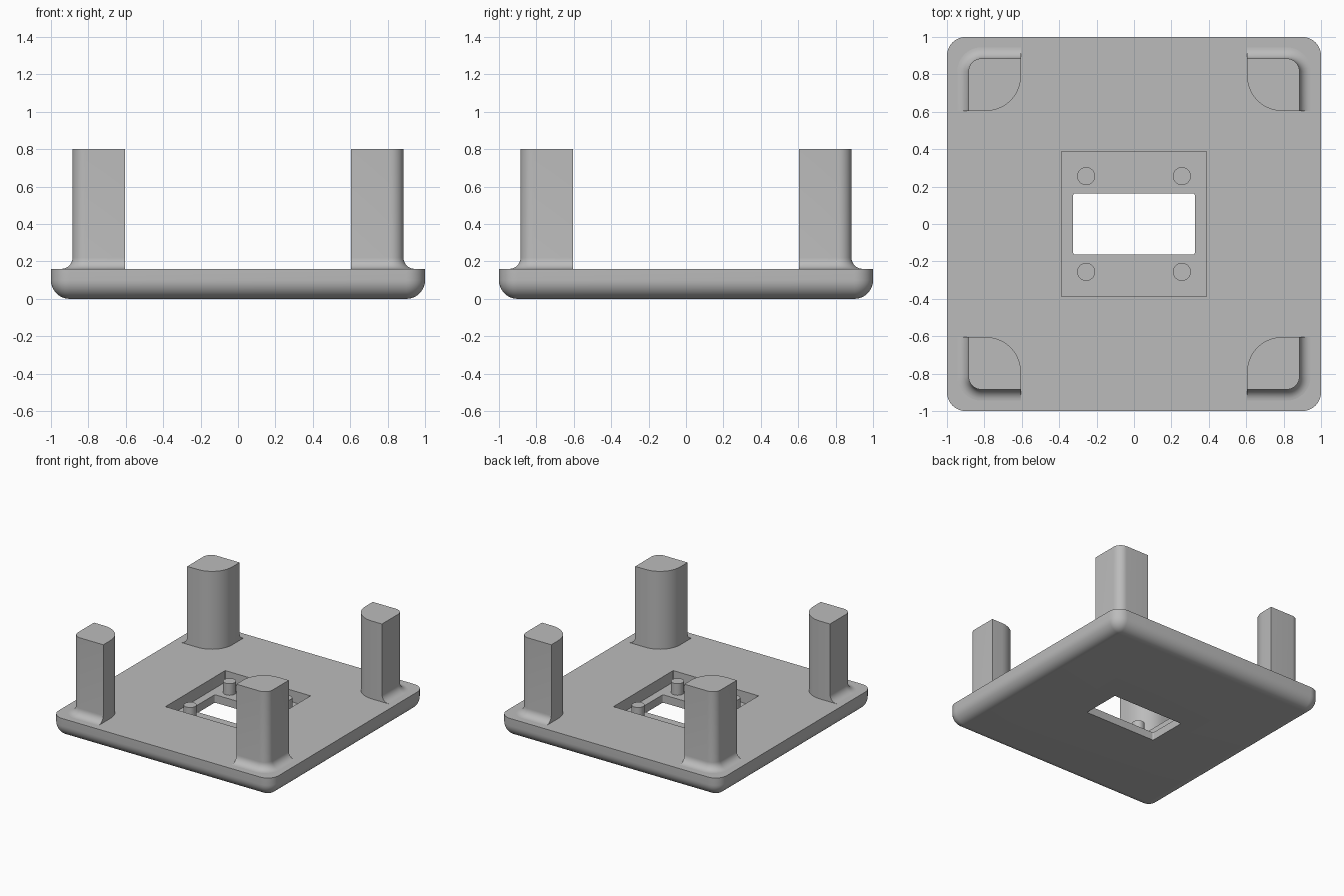
import bpy
import bmesh
from math import sin, cos, pi, radians

cube = bpy.data.objects.get("Cube")
if cube:
    bpy.data.objects.remove(cube, do_unlink=True)

grey = bpy.data.materials.new("matte grey")
grey.use_nodes = True
grey.diffuse_color = (0.5, 0.5, 0.5, 1)
grey.node_tree.nodes["Principled BSDF"].inputs["Base Color"].default_value = (0.5, 0.5, 0.5, 1)

TOP, FLOOR = 0.16, 0.065


def arc(cx, cy, r, start, n=10):
    """Quarter arc, counter-clockwise from start (in quarter turns)."""
    return [(cx + r * cos((start + i / n) * pi / 2),
             cy + r * sin((start + i / n) * pi / 2)) for i in range(n + 1)]


def rounded_rect(hx, hy, r):
    a, b = hx - r, hy - r
    corners = [(a, b), (-a, b), (-a, -b), (a, -b)]
    return [p for i, (x, y) in enumerate(corners) for p in arc(x, y, r, i)]


def stack(name, rings):
    """Solid skinned through (z, outline) rings, from the bottom up."""
    bm = bmesh.new()
    loops = [[bm.verts.new((x, y, z)) for x, y in pts] for z, pts in rings]
    n = len(loops[0])
    for low, high in zip(loops, loops[1:]):
        for i in range(n):
            j = (i + 1) % n
            bm.faces.new((low[i], low[j], high[j], high[i]))
    bm.faces.new(loops[0][::-1])
    bm.faces.new(loops[-1])
    bmesh.ops.remove_doubles(bm, verts=bm.verts, dist=1e-5)
    bmesh.ops.recalc_face_normals(bm, faces=bm.faces)
    mesh = bpy.data.meshes.new(name)
    bm.to_mesh(mesh)
    bm.free()
    mesh.materials.append(grey)
    obj = bpy.data.objects.new(name, mesh)
    bpy.context.collection.objects.link(obj)
    return obj


def activate(obj):
    bpy.ops.object.select_all(action='DESELECT')
    obj.select_set(True)
    bpy.context.view_layer.objects.active = obj


def smooth(obj):
    activate(obj)
    bpy.ops.object.shade_smooth_by_angle(angle=radians(30))


def cut(obj, cutter):
    mod = obj.modifiers.new("cut", 'BOOLEAN')
    mod.operation, mod.solver, mod.object = 'DIFFERENCE', 'EXACT', cutter
    activate(obj)
    bpy.ops.object.modifier_apply(modifier=mod.name)
    bpy.data.objects.remove(cutter, do_unlink=True)


# Base plate with rounded corners and a rounded lower edge
R = 0.1
rings = []
for i in range(11):
    t = i / 10 * pi / 2
    inset = (R - 0.002) * (1 - sin(t))
    rings.append((R * (1 - cos(t)), rounded_rect(1 - inset, 1 - inset, R - inset)))
rings.append((TOP, rounded_rect(1, 1, R)))
plate = stack("base_plate", rings)

# Square pocket and through window
pocket = rounded_rect(0.388, 0.388, 0.003)
cut(plate, stack("pocket_cutter", [(FLOOR, pocket), (0.3, pocket)]))
window = rounded_rect(0.325, 0.163, 0.01)
cut(plate, stack("window_cutter", [(-0.1, window), (0.3, window)]))
smooth(plate)


# Corner post outline: rounded inner corner, outer corner flared by d
def post_outline(d):
    lo, hi, ri, ro = 0.605, 0.885, 0.185, 0.07
    return ([(hi + d, lo)] + arc(hi - ro, hi - ro, ro + d, 0)
            + [(lo, hi + d), (lo, hi)] + arc(lo + ri, lo + ri, ri, 2) + [(hi, lo)])


FILLET = 0.06
rings = [(TOP - 0.01, post_outline(FILLET))]
for i in range(9):
    t = i / 8 * pi / 2
    rings.append((TOP + FILLET * (1 - cos(t)), post_outline(FILLET * (1 - sin(t)))))
rings.append((0.8, post_outline(0)))

# One post and one pocket peg in each corner
for side, sx in (("left", 1), ("right", -1)):
    for end, sy in (("front", -1), ("back", 1)):
        post = stack(f"{end}_{side}_post",
                     [(z, [(x * sx, y * sy) for x, y in pts]) for z, pts in rings])
        smooth(post)
        circle = [(x + 0.256 * sx, y + 0.256 * sy) for x, y in rounded_rect(0.048, 0.048, 0.048)]
        peg = stack(f"{end}_{side}_peg", [(FLOOR - 0.01, circle), (TOP, circle)])
        smooth(peg)
